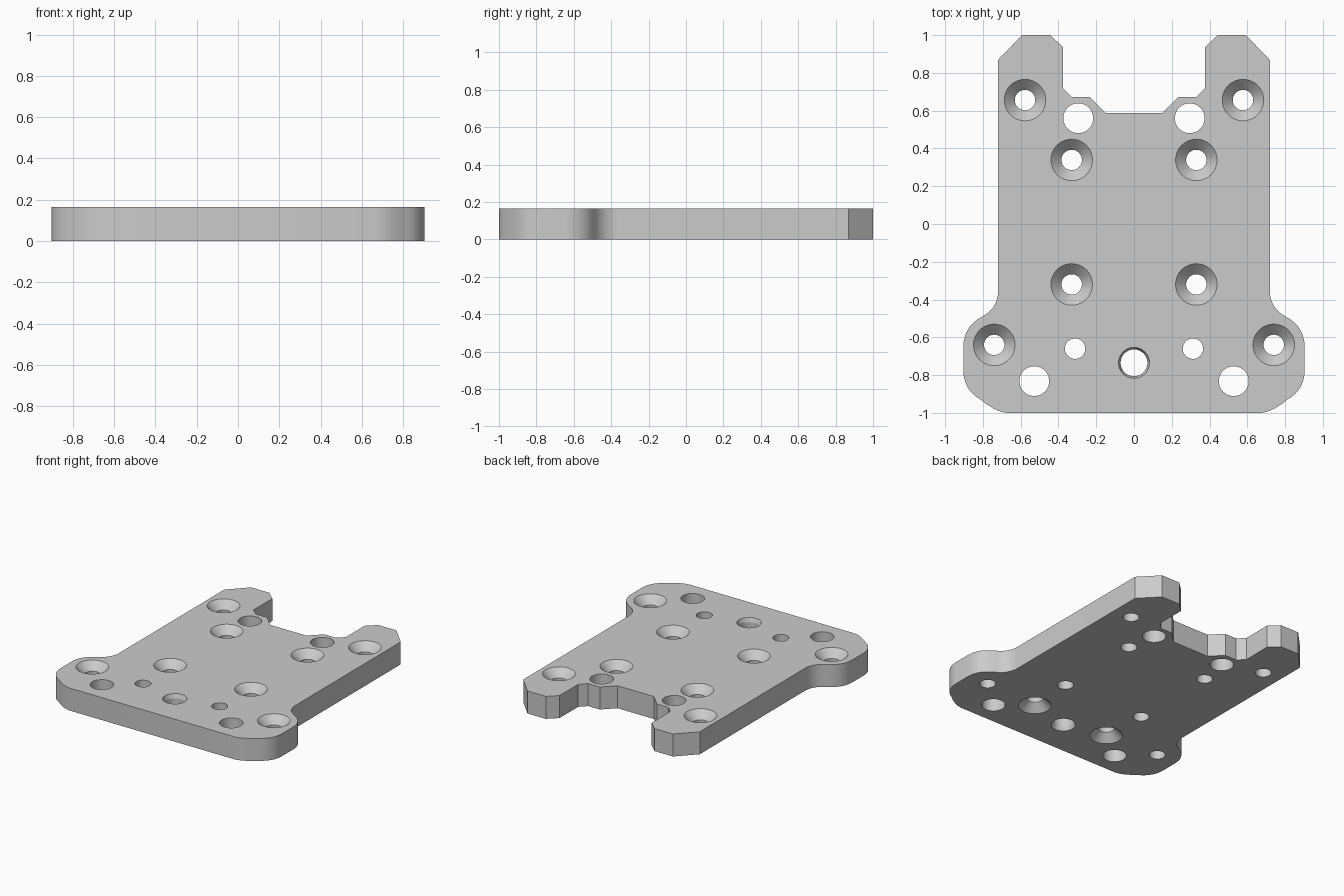
import bpy, bmesh
from math import cos, sin, pi, radians

cube = bpy.data.objects.get("Cube")
if cube:
    bpy.data.objects.remove(cube, do_unlink=True)

T = 0.166           # plate thickness
SMALL, WIDE, LARGE = 0.054, 0.11, 0.079

grey = bpy.data.materials.new("plain grey")
grey.use_nodes = True
grey.diffuse_color = (0.6, 0.6, 0.6, 1)
grey.node_tree.nodes["Principled BSDF"].inputs["Base Color"].default_value = (0.6, 0.6, 0.6, 1)


def arc(cx, cy, r, start, end, steps=10):
    angles = [radians(start + (end - start) * i / steps) for i in range(steps + 1)]
    return [(cx + r * cos(a), cy + r * sin(a)) for a in angles]


def new_object(name, bm):
    bmesh.ops.recalc_face_normals(bm, faces=bm.faces)
    mesh = bpy.data.meshes.new(name)
    bm.to_mesh(mesh)
    bm.free()
    obj = bpy.data.objects.new(name, mesh)
    bpy.context.collection.objects.link(obj)
    return obj


def add_hole(bm, x, y, profile, sides=40):
    """Turned cutter: profile is a list of (radius, height)."""
    rings = [[bm.verts.new((x + r * cos(2 * pi * i / sides), y + r * sin(2 * pi * i / sides), z))
              for i in range(sides)] for r, z in profile]
    for low, high in zip(rings, rings[1:]):
        for i in range(sides):
            j = (i + 1) % sides
            bm.faces.new((low[i], low[j], high[j], high[i]))
    bm.faces.new(rings[0][::-1])
    bm.faces.new(rings[-1])


# Half outline, from the notch round to the front edge, then mirrored
half = [(0.148, 0.587), (0.233, 0.672), (0.328, 0.672), (0.376, 0.72), (0.376, 0.937),
        (0.444, 1), (0.593, 1), (0.72, 0.868)]
half += arc(0.86, -0.36, 0.14, 180, 240)
half += arc(0.735, -0.645, 0.168, 60, 0)
half += arc(0.735, -0.78, 0.168, 0, -62)
half += [(0.785, -0.951), (0.755, -0.97), (0.73, -0.984), (0.70, -0.995), (0.67, -1)]
outline = half + [(-x, y) for x, y in reversed(half)]

# Plate body
bm = bmesh.new()
base = bm.faces.new([bm.verts.new((x, y, 0)) for x, y in outline])
top = bmesh.ops.extrude_face_region(bm, geom=[base])["geom"]
bmesh.ops.translate(bm, vec=(0, 0, T), verts=[v for v in top if isinstance(v, bmesh.types.BMVert)])
plate = new_object("mounting_plate", bm)
plate.data.materials.append(grey)

# Hole profiles; each runs past both faces of the plate
OVER = 0.02
sink = WIDE - SMALL
top_sunk = [(SMALL, -OVER), (SMALL, T - sink), (WIDE + OVER, T + OVER)]
bottom_sunk = [(r, T - z) for r, z in reversed(top_sunk)]
straight = [(LARGE, -OVER), (LARGE, T + OVER)]
centre = [(0.082, -OVER), (0.082, 0), (0.071, 0.03), (0.071, T - 0.03), (0.082, T), (0.082, T + OVER)]

bm = bmesh.new()
add_hole(bm, 0, -0.735, centre)
for side in (-1, 1):
    for x, y in ((0.577, 0.656), (0.33, 0.339), (0.33, -0.32), (0.74, -0.64)):
        add_hole(bm, side * x, y, top_sunk)
    for x, y in ((0.295, 0.56), (0.528, -0.832)):
        add_hole(bm, side * x, y, straight)
    add_hole(bm, side * 0.312, -0.66, bottom_sunk)
cutter = new_object("hole_cutter", bm)
cutter.hide_render = True

# Cut the holes, then remove the cutter
bpy.ops.object.select_all(action='DESELECT')
plate.select_set(True)
bpy.context.view_layer.objects.active = plate
cut = plate.modifiers.new("holes", 'BOOLEAN')
cut.operation = 'DIFFERENCE'
cut.solver = 'EXACT'
cut.object = cutter
bpy.ops.object.modifier_apply(modifier=cut.name)
bpy.data.objects.remove(cutter, do_unlink=True)
bpy.ops.object.shade_smooth_by_angle(angle=radians(18))
